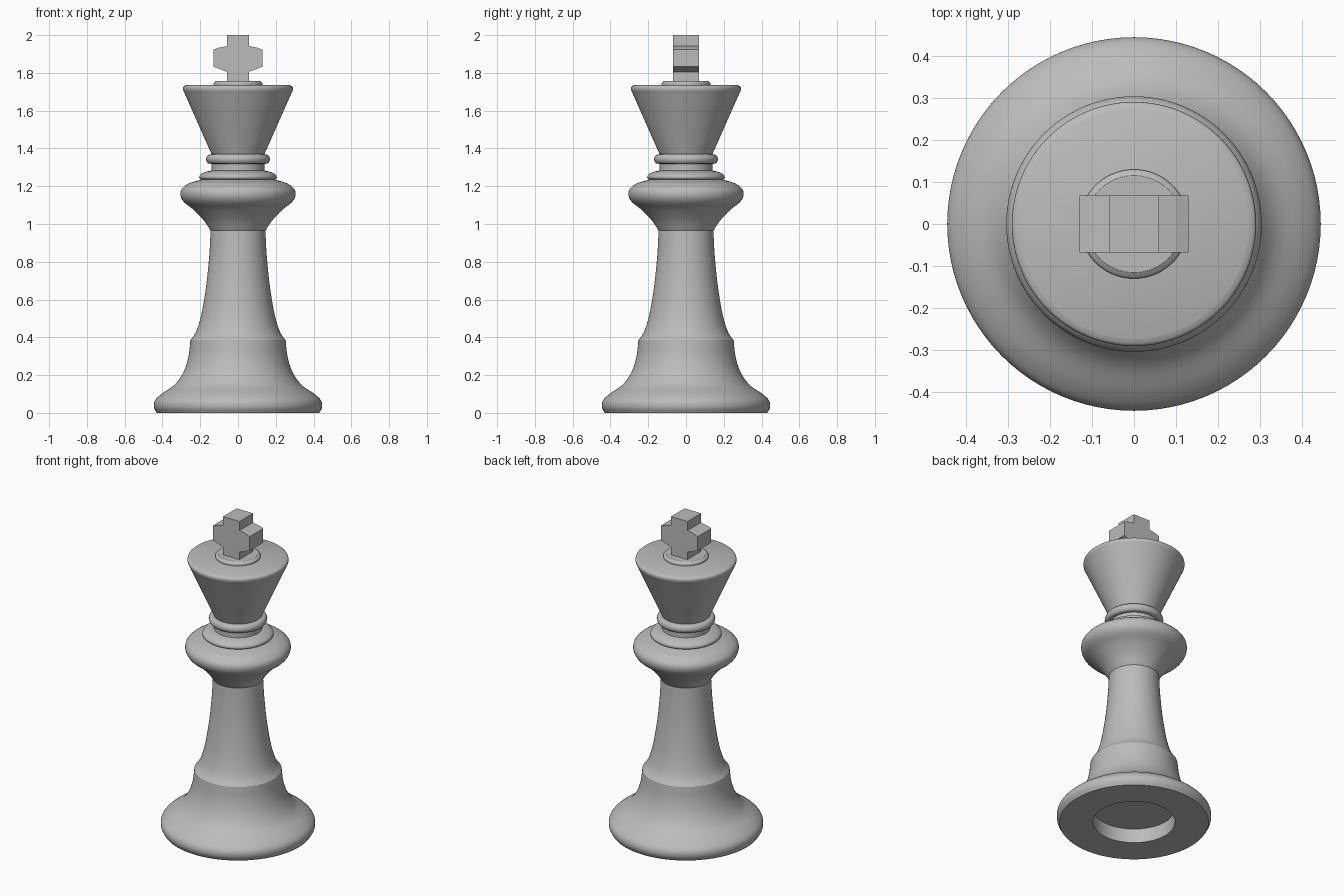
import bpy, bmesh, math
from mathutils import Vector

if "Cube" in bpy.data.objects:
    bpy.data.objects.remove(bpy.data.objects["Cube"])

GREY = (0.5, 0.5, 0.5, 1)
mat = bpy.data.materials.new("plain grey")
mat.use_nodes = True
mat.diffuse_color = GREY
mat.node_tree.nodes["Principled BSDF"].inputs["Base Color"].default_value = GREY


def finish(bm, name, angle):
    bmesh.ops.recalc_face_normals(bm, faces=bm.faces)
    mesh = bpy.data.meshes.new(name)
    bm.to_mesh(mesh)
    bm.free()
    mesh.materials.append(mat)
    obj = bpy.data.objects.new(name, mesh)
    bpy.context.collection.objects.link(obj)
    bpy.ops.object.select_all(action='DESELECT')
    obj.select_set(True)
    bpy.context.view_layer.objects.active = obj
    bpy.ops.object.shade_smooth_by_angle(angle=math.radians(angle))
    return obj


def spline(points, steps=5):
    """Smooth curve through the given (radius, height) points."""
    p = [Vector(q) for q in points]
    p = [2 * p[0] - p[1]] + p + [2 * p[-1] - p[-2]]
    out = []
    for a, b, c, d in zip(p, p[1:], p[2:], p[3:]):
        for i in range(steps):
            t = i / steps
            out.append(0.5 * (2 * b + (c - a) * t + (2 * a - 5 * b + 4 * c - d) * t**2
                              + (3 * b - a - 3 * c + d) * t**3))
    return [tuple(v) for v in out] + [tuple(points[-1])]


def lathe(name, profile, angle=35, segments=96):
    """Turn a (radius, height) profile about the z axis."""
    bm = bmesh.new()
    verts = [bm.verts.new((r, 0, z)) for r, z in profile]
    edges = [bm.edges.new(pair) for pair in zip(verts, verts[1:])]
    bmesh.ops.spin(bm, geom=verts + edges, axis=(0, 0, 1), cent=(0, 0, 0),
                   angle=math.tau, steps=segments, use_duplicate=False)
    bmesh.ops.remove_doubles(bm, verts=bm.verts, dist=1e-5)
    return finish(bm, name, angle)


# Foot with a round recess underneath
lathe("base", [(0, 0.09), (0.237, 0.09), (0.237, 0)]
      + spline([(0.43, 0), (0.445, 0.03), (0.44, 0.065), (0.405, 0.1), (0.335, 0.15),
                (0.287, 0.22), (0.262, 0.3), (0.252, 0.385)]))

# Tapering stem with a rounded shoulder
lathe("stem", spline([(0.252, 0.385), (0.227, 0.42), (0.206, 0.475), (0.186, 0.56),
                      (0.165, 0.7), (0.151, 0.85), (0.145, 0.965)]))

# Wide collar and the step on it
lathe("collar", spline([(0.145, 0.965), (0.182, 1.02), (0.235, 1.075), (0.285, 1.115),
                        (0.304, 1.15), (0.298, 1.185), (0.26, 1.215), (0.195, 1.235)]))
lathe("collar_step", spline([(0.195, 1.235), (0.205, 1.245), (0.2, 1.26), (0.175, 1.275),
                             (0.14, 1.283)]))

# Neck and its ring
lathe("neck", [(0.14, 1.283), (0.14, 1.318)])
lathe("neck_ring", spline([(0.14, 1.318), (0.16, 1.323), (0.169, 1.343), (0.16, 1.364),
                           (0.14, 1.37)]))

# Flared crown with a rolled rim, and the button on top
lathe("crown", [(0.14, 1.37)]
      + spline([(0.282, 1.69), (0.291, 1.71), (0.289, 1.727), (0.274, 1.735)]) + [(0, 1.735)])
lathe("crown_button", spline([(0.13, 1.735), (0.129, 1.747), (0.116, 1.757)]) + [(0, 1.757)])

# Cross finial: half outline mirrored, then extruded front to back
half = [(0.058, 1.75), (0.058, 1.805), (0.13, 1.833), (0.13, 1.923), (0.1, 1.934),
        (0.058, 1.942), (0.058, 2.0)]
outline = half + [(-x, z) for x, z in reversed(half)]
bm = bmesh.new()
face = bm.faces.new([bm.verts.new((x, -0.068, z)) for x, z in outline])
ext = bmesh.ops.extrude_face_region(bm, geom=[face])
bmesh.ops.translate(bm, vec=(0, 0.136, 0),
                    verts=[v for v in ext["geom"] if isinstance(v, bmesh.types.BMVert)])
finish(bm, "cross", 1)
